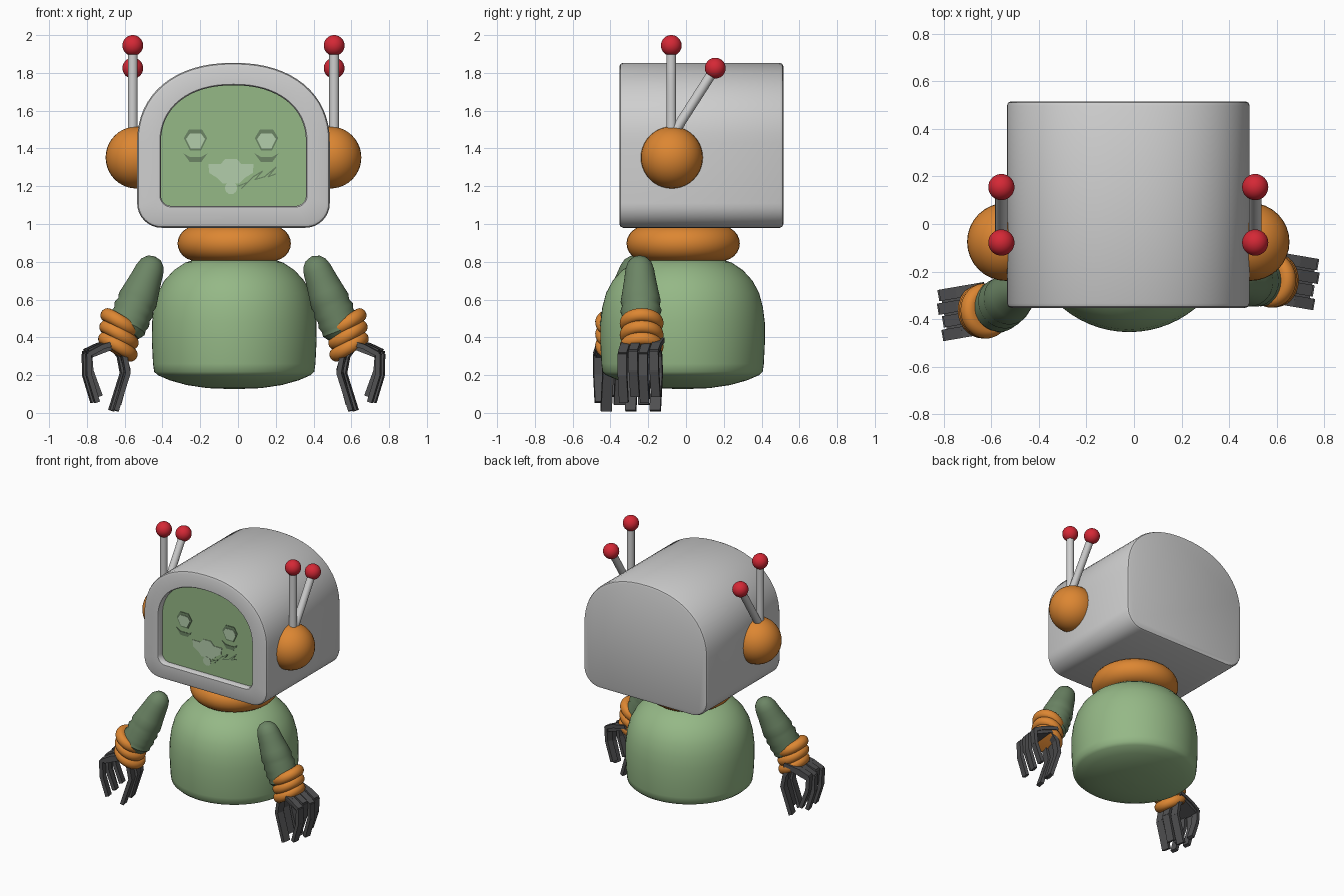
import bpy, bmesh
from math import pi, sin, cos
from mathutils import Vector, Matrix

cube = bpy.data.objects.get("Cube")
if cube:
    bpy.data.objects.remove(cube)


def material(name, r, g, b):
    m = bpy.data.materials.new(name)
    m.diffuse_color = (r, g, b, 1)
    m.use_nodes = True
    m.node_tree.nodes["Principled BSDF"].inputs["Base Color"].default_value = (r, g, b, 1)
    return m


GREEN = material("soft green", .30, .48, .24)
DARK_GREEN = material("dark green", .15, .235, .13)
PALE = material("pale green", .45, .61, .41)
GREY = material("light grey", .62, .62, .62)
ORANGE = material("orange", .72, .24, .032)
RED = material("red", .66, .021, .036)
CHARCOAL = material("charcoal", .08, .08, .083)

CX = -.024  # middle of the figure


def finish(name, bm, mats, smooth=True):
    bmesh.ops.recalc_face_normals(bm, faces=bm.faces)
    mesh = bpy.data.meshes.new(name)
    bm.to_mesh(mesh)
    bm.free()
    ob = bpy.data.objects.new(name, mesh)
    bpy.context.collection.objects.link(ob)
    for m in mats:
        mesh.materials.append(m)
    if smooth:
        bpy.ops.object.select_all(action='DESELECT')
        ob.select_set(True)
        bpy.context.view_layer.objects.active = ob
        bpy.ops.object.shade_smooth_by_angle(angle=.7)
    return ob


def loft(bm, loops, cap=True):
    """Join closed loops of points; returns the last cap."""
    rings = [[bm.verts.new(p) for p in loop] for loop in loops]
    n = len(rings[0])
    for a, b in zip(rings, rings[1:]):
        for i in range(n):
            bm.faces.new((a[i], a[(i + 1) % n], b[(i + 1) % n], b[i]))
    if cap:
        bm.faces.new(rings[0])
        return bm.faces.new(rings[-1])


def lathe(name, profile, origin, axis, mat, n=40):
    """Spin (radius, distance) pairs around an axis."""
    turn = Vector(axis).to_track_quat('Z', 'Y')
    bm = bmesh.new()
    loft(bm, [[Vector(origin) + turn @ Vector((r * cos(2 * pi * i / n), r * sin(2 * pi * i / n), t))
               for i in range(n)] for r, t in profile])
    return finish(name, bm, [mat])


def ring_profile(major, minor, height, n=12):
    """Outer half of a rounded ring, closed by flat caps."""
    return [(major + minor * cos(a), height * sin(a))
            for a in (-pi / 2 + pi * i / n for i in range(n + 1))]


def ball(name, centre, radius, mat):
    bm = bmesh.new()
    bmesh.ops.create_uvsphere(bm, u_segments=32, v_segments=20, radius=radius,
                              matrix=Matrix.Translation(centre))
    return finish(name, bm, [mat])


def plank(bm, p, q, row, width, thick):
    """Box from p to q, with its width along row."""
    p, q = Vector(p), Vector(q)
    along = q - p
    across = along.cross(row).normalized()
    m = Matrix((along * 1.06, Vector(row) * width, across * thick)).transposed().to_4x4()
    bmesh.ops.create_cube(bm, size=1, matrix=Matrix.Translation((p + q) / 2) @ m)


def plate(name, points, y, mat):
    """Thin flat plate on the screen."""
    bm = bmesh.new()
    loft(bm, [[(x, y + d, z) for x, z in points] for d in (0, -.004)])
    return finish(name, bm, [mat], False)


def arch(y, half, low, spring, top, corner):
    """Arched outline with rounded lower corners."""
    pts = []
    for i in range(33):
        a = pi * i / 32
        c, s = cos(a), sin(a)
        pts.append((CX + half * (1 if c > 0 else -1) * abs(c) ** .9, y,
                    spring + (top - spring) * s ** .9))
    for side, start in ((-1, pi), (1, 1.5 * pi)):
        for i in range(9):
            a = start + pi / 2 * i / 8
            pts.append((CX + side * (half - corner) + corner * cos(a), y,
                        low + corner + corner * sin(a)))
    return pts


# Head shell with a recessed screen
FRONT, BACK, SCREEN = -.353, .515, -.308


def shell(y, d):
    return arch(y, .51 - d, .98 + d, 1.43, 1.853 - d, .13 - d)


bm = bmesh.new()
screen = loft(bm, [shell(BACK, .018), shell(BACK - .005, .006), shell(BACK - .018, 0),
                   shell(FRONT + .02, 0), shell(FRONT + .006, .006), shell(FRONT, .02),
                   arch(FRONT, .39, 1.09, 1.43, 1.74, .06),
                   arch(FRONT + .008, .384, 1.096, 1.43, 1.734, .055),
                   arch(SCREEN, .384, 1.096, 1.43, 1.734, .055)])
screen.material_index = 1
finish("head", bm, [GREY, GREEN])

# Painted face
FX = -.037
for side, word in ((1, "left"), (-1, "right")):
    ex = FX + side * .188
    lid = [(-.062, 1.455), (-.035, 1.5), (.035, 1.5), (.062, 1.455), (.03, 1.39), (-.03, 1.39)]
    eye = [(-.05, 1.45), (-.03, 1.478), (.03, 1.478), (.05, 1.45), (.026, 1.4), (-.026, 1.4)]
    bag = [(-.065, 1.375), (-.03, 1.355), (.03, 1.355), (.065, 1.375), (.03, 1.328), (-.03, 1.328)]
    plate(word + "_eyelid", [(ex + x, z) for x, z in lid], SCREEN, DARK_GREEN)
    plate(word + "_eye", [(ex + x, z) for x, z in eye], SCREEN - .003, PALE)
    plate(word + "_eye_crease", [(ex + x, z) for x, z in bag], SCREEN, DARK_GREEN)
half = [(.03, 1.345), (.055, 1.317), (.12, 1.317), (.115, 1.27), (.075, 1.245), (.045, 1.215)]
plate("muzzle", [(FX + x, z) for x, z in half] + [(FX - x, z) for x, z in reversed(half)],
      SCREEN, PALE)
plate("tongue", [(FX + .033 * cos(i * pi / 5), 1.19 + .033 * sin(i * pi / 5)) for i in range(10)],
      SCREEN - .002, PALE)
bm = bmesh.new()
scribble = [(0, 1.2), (.05, 1.22), (.02, 1.19), (.08, 1.25), (.13, 1.28), (.09, 1.235),
            (.14, 1.25), (.2, 1.3), (.16, 1.25), (.2, 1.265)]
for (a, b), (c, d) in zip(scribble, scribble[1:]):
    plank(bm, (a, SCREEN - .001, b), (c, SCREEN - .001, d), Vector((0, 1, 0)), .004, .006)
finish("cheek_scribble", bm, [DARK_GREEN], False)

# Neck and torso
lathe("neck", ring_profile(.2, .1, .093), (CX + .004, -.015, .897), (0, 0, 1), ORANGE)
lathe("torso", [(.01, .126), (.14, .131), (.25, .147), (.34, .172), (.405, .2), (.424, .218),
                (.43, .26), (.436, .38), (.435, .48), (.425, .56), (.405, .635), (.37, .7),
                (.32, .755), (.26, .795), (.2, .815), (.16, .82), (.01, .82)],
      (CX + .004, -.018, 0), (0, 0, 1), GREEN, 64)

for s, word in ((1, "left"), (-1, "right")):
    # Ear and its two antennae
    ball(word + "_ear", (CX + s * .513, -.075, 1.352), .164, ORANGE)
    ax = CX + s * .533
    for part, base, tip in (("upright", (ax, -.078, 1.4), (ax, -.078, 1.945)),
                            ("slanted", (ax, -.085, 1.45), (ax, .155, 1.825))):
        axis = Vector(tip) - Vector(base)
        lathe(f"{word}_{part}_rod", [(.026, 0), (.026, axis.length)], base, axis, GREY, 20)
        ball(f"{word}_{part}_tip", tip, .055, RED)

    # Arm with sleeve folds
    y_top, y_low = (-.245, -.235) if s > 0 else (-.275, -.365)
    shoulder = Vector((CX + s * .443, y_top, .758))
    elbow = Vector((CX + s * .575, y_low, .43))
    axis = elbow - shoulder
    lathe(word + "_arm", [(.005, -.076), (.04, -.064), (.064, -.038), (.076, 0), (.083, .05),
                          (.095, .12), (.106, .18), (.099, .207), (.109, .235), (.1, .262),
                          (.109, .29), (.1, .317), (.104, .34), (.08, .375), (.005, .38)],
          shoulder, axis, DARK_GREEN)

    # Elbow rings
    lean = (s * .53, axis.y * .8, -.85)
    for i in range(3):
        lathe(f"{word}_elbow_ring_{i + 1}", ring_profile(.083, .033, .036),
              (CX + s * (.6 + .006 * i), y_low, .475 - .062 * i), lean, ORANGE)

    # Jointed hand: outer fingers and opposing inner ones
    tilt = .17
    out = Vector((s * cos(tilt), -sin(tilt), 0))
    row = Vector((s * sin(tilt), cos(tilt), 0))
    wrist = Vector((CX + s * .605, y_low + .012, 0))
    outer = [(-.01, .385), (.105, .35), (.18, .31), (.178, .2), (.135, .06)]
    inner = [(.03, .36), (-.015, .3), (-.032, .21), (.0, .11), (.03, .015)]
    bm = bmesh.new()
    for path, count, pitch in ((outer, 4, .056), (inner, 3, .066)):
        for i in range(count):
            v = (i - (count - 1) / 2) * pitch
            pts = [wrist + out * (u - .012 * (i % 2) * k / 2) + row * v
                   + Vector((0, 0, z + .008 * (i % 2) * k)) for k, (u, z) in enumerate(path)]
            for a, b in zip(pts, pts[1:]):
                plank(bm, a, b, row, pitch - .008, .026)
    plank(bm, wrist + out * -.01 + Vector((0, 0, .375)),
          wrist + out * .16 + Vector((0, 0, .31)), row, .2, .03)
    finish(word + "_hand", bm, [CHARCOAL], False)
